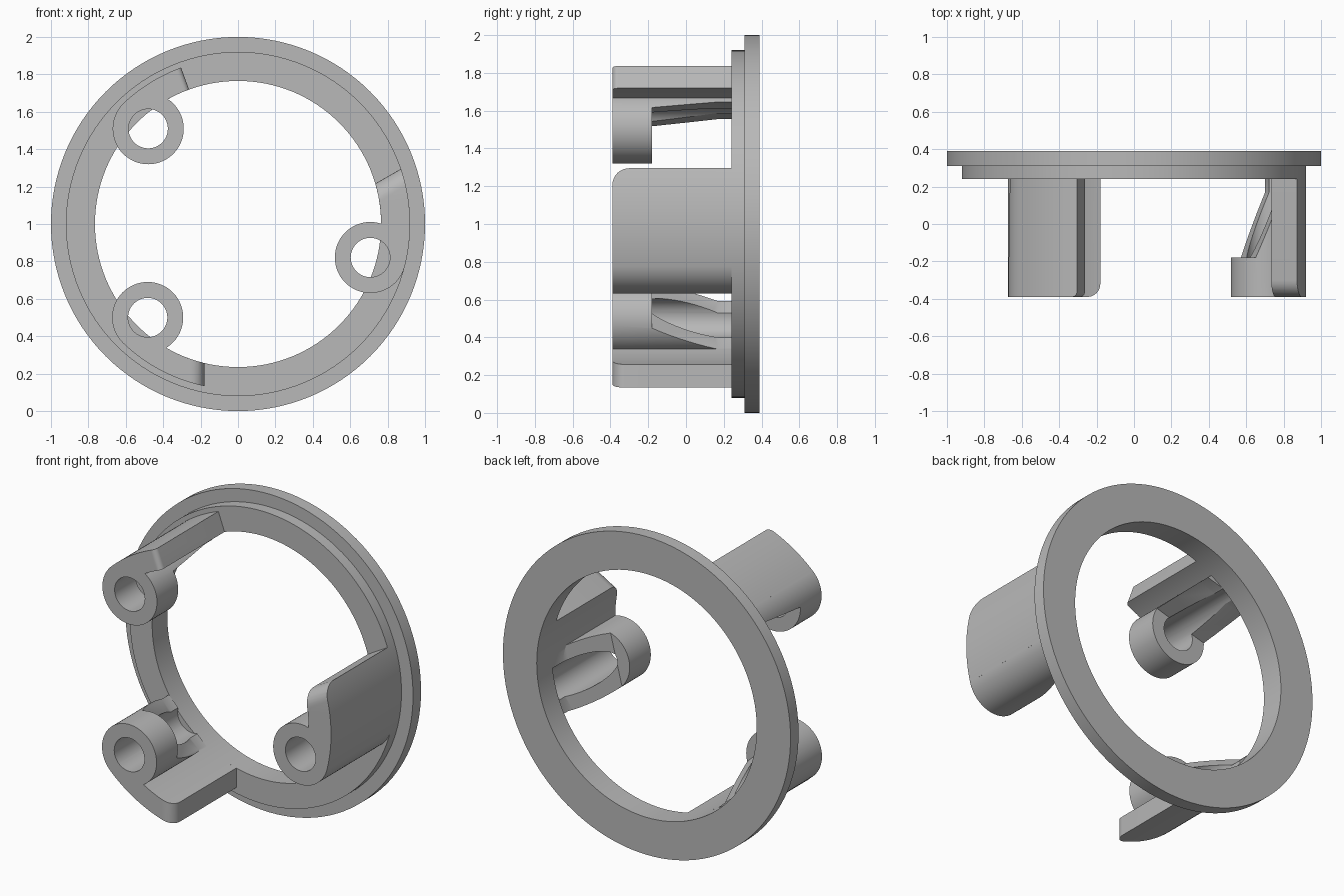
import bpy, bmesh
from math import sin, cos, asin, radians, pi
from mathutils import Vector

cube = bpy.data.objects.get("Cube")
if cube:
    bpy.data.objects.remove(cube, do_unlink=True)

grey = bpy.data.materials.new("light_grey")
grey.use_nodes = True
colour = (0.48, 0.48, 0.48, 1)
grey.diffuse_color = colour
grey.node_tree.nodes["Principled BSDF"].inputs["Base Color"].default_value = colour

CENTRE = Vector((0, 0, 1))
Y = Vector((0, 1, 0))
FRONT, SEAT = -0.39, 0.24      # front of the lugs, front of the ring
INNER = 0.765                  # ring opening radius
TUBE_R, BORE_R = 0.19, 0.105


def polar(a, r=1.0):
    return Vector((r * cos(a), 0, r * sin(a)))


def new_object(name, bm):
    bmesh.ops.recalc_face_normals(bm, faces=bm.faces)
    mesh = bpy.data.meshes.new(name)
    bm.to_mesh(mesh)
    bm.free()
    mesh.materials.append(grey)
    ob = bpy.data.objects.new(name, mesh)
    bpy.context.collection.objects.link(ob)
    return ob


def prism(name, points, sweep):
    """Closed outline of 3D points swept along a vector."""
    bm = bmesh.new()
    face = bm.faces.new([bm.verts.new(p) for p in points])
    ext = bmesh.ops.extrude_face_region(bm, geom=[face], use_keep_orig=True)
    verts = [g for g in ext["geom"] if isinstance(g, bmesh.types.BMVert)]
    bmesh.ops.translate(bm, verts=verts, vec=sweep)
    return new_object(name, bm)


def cylinder(name, centre, r, y0, y1, n=64):
    pts = [centre + polar(2 * pi * i / n, r) + Y * y0 for i in range(n)]
    return prism(name, pts, Y * (y1 - y0))


def combine(ob, other, operation):
    mod = ob.modifiers.new("bool", 'BOOLEAN')
    mod.operation, mod.solver, mod.object = operation, 'EXACT', other
    dg = bpy.context.evaluated_depsgraph_get()
    mesh = bpy.data.meshes.new_from_object(ob.evaluated_get(dg))
    ob.modifiers.clear()
    ob.data = mesh
    bpy.data.objects.remove(other, do_unlink=True)


def smooth(ob):
    bpy.ops.object.select_all(action='DESELECT')
    ob.select_set(True)
    bpy.context.view_layer.objects.active = ob
    bpy.ops.object.shade_smooth_by_angle(angle=radians(25))


# Stepped flange ring, revolved around the y axis
profile = [(INNER, SEAT), (0.92, SEAT), (0.92, 0.31), (1, 0.31), (1, 0.39), (INNER, 0.39)]
bm = bmesh.new()
steps = 128
rows = [[bm.verts.new(CENTRE + polar(2 * pi * i / steps, r) + Y * y) for r, y in profile]
        for i in range(steps)]
for i, row in enumerate(rows):
    nxt = rows[(i + 1) % steps]
    for j in range(len(profile)):
        k = (j + 1) % len(profile)
        bm.faces.new((row[j], row[k], nxt[k], nxt[j]))
smooth(new_object("flange_ring", bm))


def lug(name, angle, dist, end_dir, end_off, side, corner, cut_angle, cut0, cut1):
    """Screw tube with a curved wall, a sloped rear support and a bore."""
    a, e = radians(angle), radians(end_dir)
    hub = CENTRE + polar(a, dist)
    body = cylinder(name, hub, TUBE_R, FRONT, SEAT)

    # Sloped notch behind the tube
    u, t = polar(radians(cut_angle)), polar(radians(cut_angle + 90))
    shape = [(-0.3, -0.18), (cut0, -0.18), (cut1, 0.17), (cut1, 0.3), (-0.3, 0.3)]
    notch = prism("notch", [hub + u * o + Y * y - t * 0.3 for o, y in shape], t * 0.6)
    combine(body, notch, 'DIFFERENCE')

    # Curved wall running from the tube to its free end
    outline = []
    outer = dist + TUBE_R
    n = 24
    for r, order in ((outer, range(n + 1)), (INNER, range(n, -1, -1))):
        stop = e - side * asin(end_off / r)
        outline += [CENTRE + polar(a + (stop - a) * i / n, r) + Y * FRONT for i in order]
    wall = prism("wall", outline, Y * (SEAT - FRONT))

    # Rounded front corner at the free end
    d, out = polar(e), polar(e + side * pi / 2)
    base = CENTRE - out * end_off
    arc = [(-corner * (1 - cos(q)), FRONT + corner * (1 - sin(q)))
           for q in [pi / 2 * i / 8 for i in range(9)]]
    shape = [(0.03, FRONT - 0.02), (0.03, FRONT + corner)] + arc + [(-corner, FRONT - 0.02)]
    cutter = prism("corner", [base + out * s + Y * y + d * 0.6 for s, y in shape], d * 0.5)
    combine(wall, cutter, 'DIFFERENCE')
    combine(body, wall, 'UNION')

    # Screw bore, stopping at the ring
    combine(body, cylinder("bore", hub, BORE_R, FRONT - 0.1, SEAT + 0.1, 48), 'DIFFERENCE')
    smooth(body)


lug("left_lug", -14.2, 0.73, 30, 0.18, 1, 0.09, -14.2, -0.1, 0.04)
lug("lower_right_lug", 226, 0.695, 270, 0.18, 1, 0.07, 226, -0.09, 0.05)
lug("upper_right_lug", 133.3, 0.7, 110, 0, -1, 0.03, 106, 0.06, 0.095)
